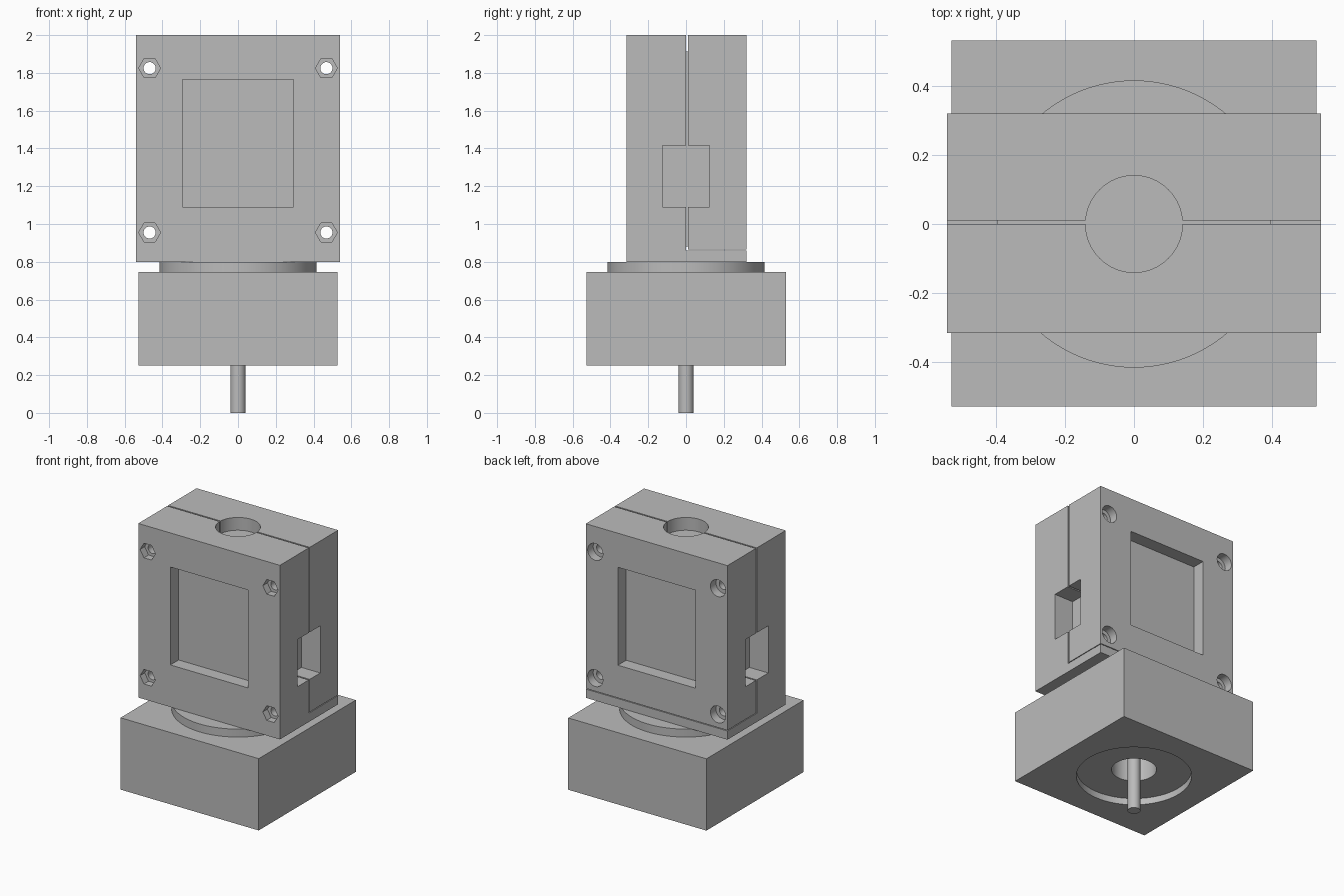
import bpy, bmesh, math
from mathutils import Matrix, Vector

cube = bpy.data.objects.get("Cube")
if cube:
    bpy.data.objects.remove(cube, do_unlink=True)

grey = bpy.data.materials.new("light_grey")
grey.use_nodes = True
colour = (0.5, 0.5, 0.5, 1)
grey.diffuse_color = colour
grey.node_tree.nodes["Principled BSDF"].inputs["Base Color"].default_value = colour


def finish(name, bm):
    mesh = bpy.data.meshes.new(name)
    bmesh.ops.recalc_face_normals(bm, faces=bm.faces)
    bm.to_mesh(mesh)
    bm.free()
    ob = bpy.data.objects.new(name, mesh)
    bpy.context.collection.objects.link(ob)
    mesh.materials.append(grey)
    return ob


def box(name, x, y, z):
    bm = bmesh.new()
    size = Matrix.Diagonal((x[1] - x[0], y[1] - y[0], z[1] - z[0], 1))
    centre = Vector((sum(x) / 2, sum(y) / 2, sum(z) / 2))
    bmesh.ops.create_cube(bm, size=1, matrix=Matrix.Translation(centre) @ size)
    return finish(name, bm)


def rod(name, radius, start, end, sides=64):
    """Cylinder between two points."""
    a, b = Vector(start), Vector(end)
    turn = (b - a).to_track_quat('Z', 'Y').to_matrix().to_4x4()
    bm = bmesh.new()
    bmesh.ops.create_cone(bm, cap_ends=True, segments=sides, radius1=radius,
                          radius2=radius, depth=(b - a).length,
                          matrix=Matrix.Translation((a + b) / 2) @ turn)
    return finish(name, bm)


def extrude_x(name, profile, half):
    bm = bmesh.new()
    face = bm.faces.new([bm.verts.new((-half, y, z)) for y, z in profile])
    moved = bmesh.ops.extrude_face_region(bm, geom=[face])["geom"]
    verts = [v for v in moved if isinstance(v, bmesh.types.BMVert)]
    bmesh.ops.translate(bm, verts=verts, vec=(2 * half, 0, 0))
    return finish(name, bm)


def cut(ob, cutter):
    cutter.hide_render = True
    mod = ob.modifiers.new("cut", 'BOOLEAN')
    mod.operation, mod.solver, mod.object = 'DIFFERENCE', 'EXACT', cutter
    bpy.context.view_layer.objects.active = ob
    bpy.ops.object.modifier_apply(modifier=mod.name)
    bpy.data.objects.remove(cutter, do_unlink=True)


def smooth(ob):
    bpy.ops.object.select_all(action='DESELECT')
    ob.select_set(True)
    bpy.context.view_layer.objects.active = ob
    bpy.ops.object.shade_smooth_by_angle(angle=math.radians(30))


W, FRONT, BACK, TOP = 0.54, -0.315, 0.32, 2.0

# Split housing: L-shaped front half with a ledge, and the back half resting on it
front = extrude_x("front_housing", [(FRONT, 0.8), (BACK, 0.8), (BACK, 0.86),
                                    (0, 0.86), (0, TOP), (FRONT, TOP)], W)
back = box("back_housing", (-W, W), (0.01, BACK), (0.865, TOP))

for half in (front, back):
    # Shaft opening in the top and cable windows in the sides
    cut(half, rod("bore", 0.14, (0, 0, 1.9), (0, 0, 2.1)))
    for s in (-1, 1):
        cut(half, box("window", sorted((s * 0.39, s * 0.7)), (-0.125, 0.125), (1.09, 1.415)))
    # Corner screw holes
    for x in (-0.468, 0.468):
        for z in (0.955, 1.825):
            cut(half, rod("hole", 0.032, (x, -0.5, z), (x, 0.5, z), 32))

# Square pockets on both faces
for half, outer, floor in ((front, -0.5, FRONT + 0.09), (back, 0.5, BACK - 0.09)):
    cut(half, box("pocket", (-0.295, 0.295), sorted((outer, floor)), (1.09, 1.765)))

# Hexagonal nut recesses in front, round screw head recesses behind
for x in (-0.468, 0.468):
    for z in (0.955, 1.825):
        nut = rod("nut", 0.058, (0, 0, -0.1), (0, 0, 0.1), 6)
        # Stand the hexagon with points to the left and right
        rim = max(nut.data.vertices, key=lambda v: v.co.x).co
        spin = Matrix.Rotation(-math.atan2(rim.y, rim.x), 4, 'Z')
        nut.data.transform(Matrix.Translation((x, FRONT - 0.05, z))
                           @ Matrix.Rotation(math.pi / 2, 4, 'X') @ spin)
        cut(front, nut)
        cut(back, rod("head", 0.058, (x, BACK - 0.06, z), (x, 0.5, z), 32))

# Inner block that closes the seam, windows and top opening
box("inner_block", (-0.396, 0.396), (-0.15, 0.15), (0.88, 1.912))

# Collar between housing and base
collar = rod("collar", 0.415, (0, 0, 0.745), (0, 0, 0.8), 96)

# Square base block with a stepped recess underneath
base = box("base_block", (-0.527, 0.527), (-0.527, 0.53), (0.25, 0.745))
cut(base, rod("recess", 0.36, (0, 0, 0.1), (0, 0, 0.295), 96))
cut(base, rod("shaft_hole", 0.14, (0, 0, 0.2), (0, 0, 0.6)))

# Output shaft
shaft = rod("shaft", 0.04, (0, 0, 0), (0, 0, 0.62), 32)

for ob in (front, back, collar, base, shaft):
    smooth(ob)
